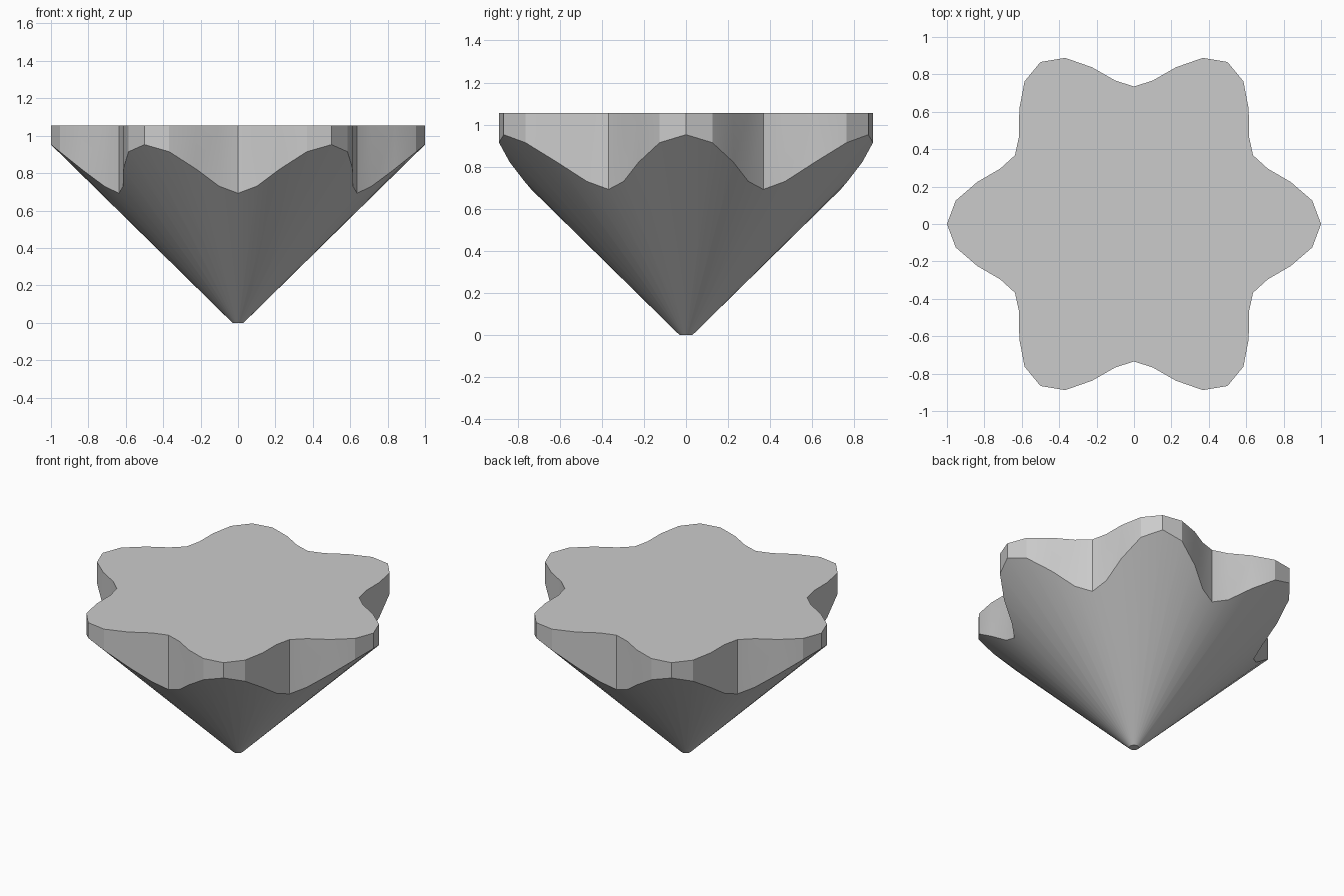
import bpy, bmesh
from math import cos, sin, tau

cube = bpy.data.objects.get("Cube")
if cube:
    bpy.data.objects.remove(cube, do_unlink=True)

SIDES, LOBES = 48, 6
TOP, TIP_RADIUS, SLOPE = 1.055, 0.03, 0.982

grey = bpy.data.materials.new("light_grey")
grey.use_nodes = True
grey.diffuse_color = (0.6, 0.6, 0.6, 1)
grey.node_tree.nodes["Principled BSDF"].inputs["Base Color"].default_value = grey.diffuse_color

bm = bmesh.new()


def ring(radius, height):
    """Closed loop of vertices; radius and height are functions of the angle."""
    verts = []
    for i in range(SIDES):
        a = tau * i / SIDES
        verts.append(bm.verts.new((radius(a) * cos(a), radius(a) * sin(a), height(a))))
    return verts


def bridge(lower, upper):
    for i in range(SIDES):
        j = (i + 1) % SIDES
        bm.faces.new((lower[i], lower[j], upper[j], upper[i]))


def outline(a):
    return 0.8675 + 0.1325 * cos(LOBES * a)


# Cone tip, scalloped edge where the cone meets the lobed wall, and flat top
tip = ring(lambda a: TIP_RADIUS, lambda a: 0)
edge = ring(outline, lambda a: (outline(a) - TIP_RADIUS) * SLOPE)
rim = ring(outline, lambda a: TOP)
bridge(tip, edge)
bridge(edge, rim)
bm.faces.new(rim)
bm.faces.new(tip[::-1])
bmesh.ops.recalc_face_normals(bm, faces=bm.faces)

mesh = bpy.data.meshes.new("lobed_cone")
bm.to_mesh(mesh)
bm.free()
mesh.materials.append(grey)
cone = bpy.data.objects.new("lobed_cone", mesh)
bpy.context.collection.objects.link(cone)

# Smooth cone and walls with crisp edges
bpy.ops.object.select_all(action='DESELECT')
cone.select_set(True)
bpy.context.view_layer.objects.active = cone
bpy.ops.object.shade_smooth_by_angle(angle=0.5)
